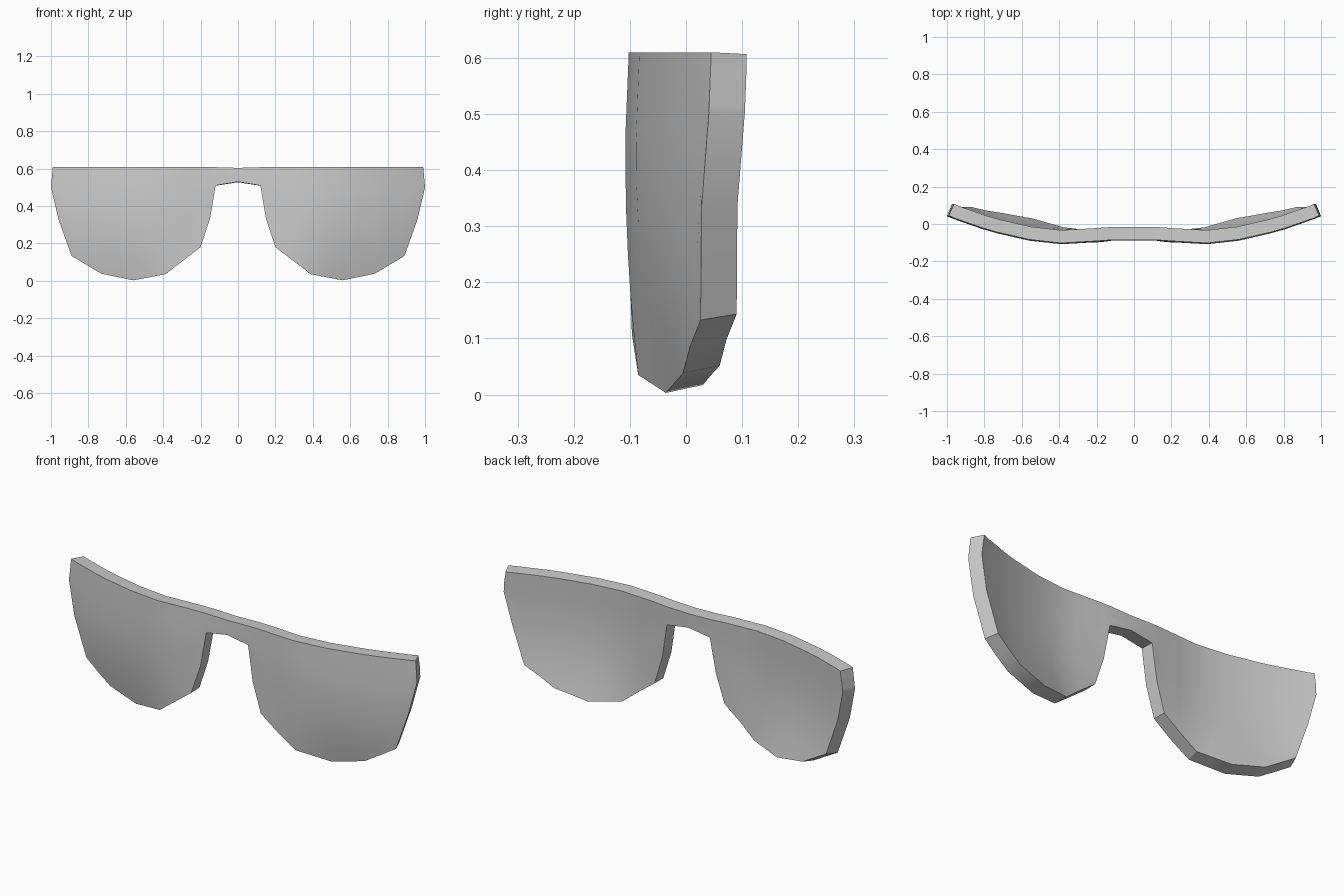
import bpy, bmesh, math

cube = bpy.data.objects.get("Cube")
if cube:
    bpy.data.objects.remove(cube, do_unlink=True)

# Profiles over distance from the centre: lower outline height, top-edge curve, top height
LOWER = [(0, .53), (.12, .51), (.15, .33), (.2, .18), (.39, .035), (.56, .003),
         (.73, .038), (.89, .133), (.96, .33), (1, .5)]
CURVE = [(0, -.085), (.12, -.085), (.2, -.091), (.39, -.102), (.56, -.083),
         (.77, -.035), (1, .045)]
TOP = [(0, .604), (.2, .61), (1, .61)]
ROWS = 8


def sample(points, x):
    for (x0, v0), (x1, v1) in zip(points, points[1:]):
        if x <= x1:
            return v0 + (v1 - v0) * (x - x0) / (x1 - x0)
    return points[-1][1]


def front_point(x, t):
    """Point on the front surface; t runs from the lower outline to the top edge."""
    a = abs(x)
    low, top = sample(LOWER, a), sample(TOP, a)
    z = low + (top - low) * t
    # Lenses bulge slightly forward, then sweep back towards the bottom
    sweep = min(.054, .17 * (a - .23)) * (max(0, .42 - z) / .42) ** 2
    bulge = .006 * min(1, (top - z) / .15)
    y = sample(CURVE, a) + sweep - bulge
    if a == 1:
        x *= 1 - .01 * t
    return x, y, z


# Column positions, with midpoints across the wide spans, mirrored to both sides
keys = [p[0] for p in LOWER]
half = sorted(set(keys + [(a + b) / 2 for a, b in zip(keys[3:], keys[4:8])]))
columns = [-x for x in reversed(half[1:])] + half

bm = bmesh.new()
grid = [[bm.verts.new(front_point(x, r / ROWS)) for r in range(ROWS + 1)] for x in columns]
for left, right in zip(grid, grid[1:]):
    for r in range(ROWS):
        bm.faces.new((left[r], right[r], right[r + 1], left[r + 1]))
mesh = bpy.data.meshes.new("visor_lens")
bm.to_mesh(mesh)
bm.free()

lens = bpy.data.objects.new("visor_lens", mesh)
bpy.context.collection.objects.link(lens)
bpy.ops.object.select_all(action='DESELECT')
lens.select_set(True)
bpy.context.view_layer.objects.active = lens

# Thicken backwards, then smooth the faces while keeping the rim crisp
shell = lens.modifiers.new("thickness", 'SOLIDIFY')
shell.thickness = .069
shell.offset = -1
bpy.ops.object.modifier_apply(modifier=shell.name)
bpy.ops.object.shade_smooth_by_angle(angle=math.radians(25))

grey = bpy.data.materials.new("light grey")
grey.use_nodes = True
colour = (.6, .6, .6, 1)
grey.diffuse_color = colour
grey.node_tree.nodes["Principled BSDF"].inputs["Base Color"].default_value = colour
lens.data.materials.append(grey)
